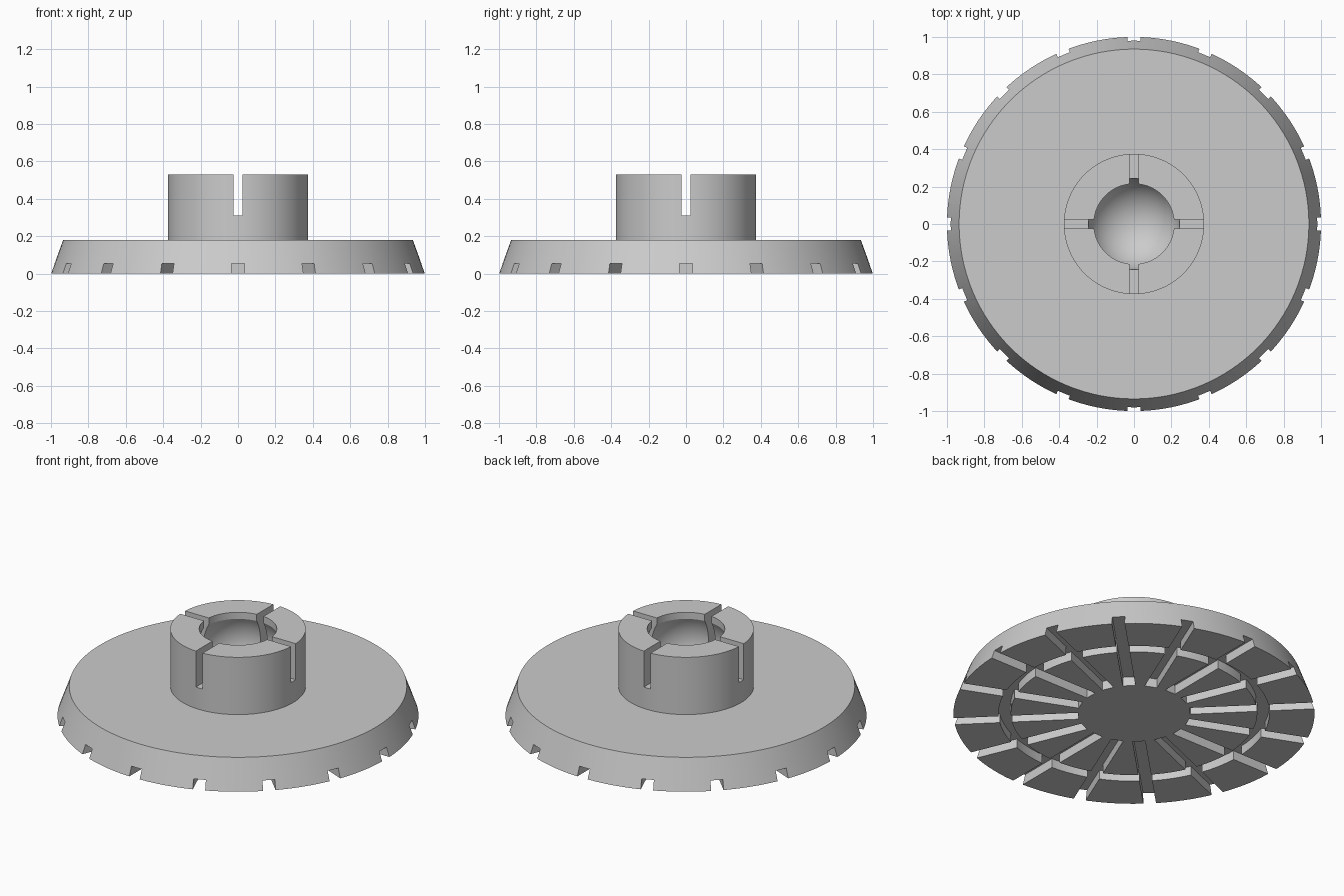
import bpy, bmesh, math
from mathutils import Matrix, Vector

cube = bpy.data.objects.get("Cube")
if cube:
    bpy.data.objects.remove(cube, do_unlink=True)

SEGMENTS = 128
GROOVE_DEPTH = 0.055

grey = bpy.data.materials.new("plain grey")
grey.use_nodes = True
grey.diffuse_color = (0.6, 0.6, 0.6, 1)
grey.node_tree.nodes["Principled BSDF"].inputs["Base Color"].default_value = grey.diffuse_color


def make_object(name, bm):
    bmesh.ops.recalc_face_normals(bm, faces=bm.faces)
    mesh = bpy.data.meshes.new(name)
    bm.to_mesh(mesh)
    bm.free()
    mesh.materials.append(grey)
    obj = bpy.data.objects.new(name, mesh)
    bpy.context.collection.objects.link(obj)
    return obj


def lathe(name, profile, closed=False):
    """Turn a profile of (radius, height) points around z."""
    bm = bmesh.new()
    verts = [bm.verts.new((r, 0, z)) for r, z in profile]
    pairs = list(zip(verts, verts[1:]))
    if closed:
        pairs.append((verts[-1], verts[0]))
    edges = [bm.edges.new(p) for p in pairs]
    bmesh.ops.spin(bm, geom=verts + edges, cent=(0, 0, 0), axis=(0, 0, 1),
                   angle=math.tau, steps=SEGMENTS, use_duplicate=False)
    bmesh.ops.remove_doubles(bm, verts=bm.verts, dist=1e-5)
    return make_object(name, bm)


def radial_boxes(name, count, inner, outer, width, low, high):
    """Boxes pointing outward, evenly spaced around z."""
    bm = bmesh.new()
    size = Matrix.Diagonal((outer - inner, width, high - low, 1))
    centre = Matrix.Translation(Vector(((inner + outer) / 2, 0, (low + high) / 2)))
    for i in range(count):
        turn = Matrix.Rotation(math.tau * i / count, 4, "Z")
        bmesh.ops.create_cube(bm, size=1, matrix=turn @ centre @ size)
    return make_object(name, bm)


def cut(obj, cutter):
    cutter.hide_render = True
    mod = obj.modifiers.new("cut", "BOOLEAN")
    mod.operation = "DIFFERENCE"
    mod.solver = "EXACT"
    mod.object = cutter
    bpy.context.view_layer.objects.active = obj
    bpy.ops.object.modifier_apply(modifier=mod.name)
    bpy.data.objects.remove(cutter, do_unlink=True)


# Foot disc, hub and ball socket in one turned profile
ball_radius, ball_height, mouth = 0.25, 0.362, 0.215
start = math.acos(mouth / ball_radius)
steps = 24
socket = []
for i in range(steps + 1):
    a = start - (start + math.pi / 2) * i / steps
    socket.append((ball_radius * math.cos(a), ball_height + ball_radius * math.sin(a)))
socket[-1] = (0, ball_height - ball_radius)
outline = [(0, 0), (1, 0), (0.935, 0.18), (0.375, 0.18), (0.375, 0.53), (mouth, 0.53)]
foot = lathe("socket_foot", outline + socket)

# Four slots in the hub wall
cut(foot, radial_boxes("hub_slots", 4, 0.1, 0.5, 0.046, 0.31, 0.6))

# Sixteen radial grip grooves and one ring groove underneath
cut(foot, radial_boxes("grip_grooves", 16, 0.31, 1.1, 0.07, -0.1, GROOVE_DEPTH))
ring = [(0.683, -0.1), (0.75, -0.1), (0.75, GROOVE_DEPTH), (0.683, GROOVE_DEPTH)]
cut(foot, lathe("ring_groove", ring, closed=True))

# Smooth round walls with crisp edges
bpy.ops.object.select_all(action="DESELECT")
foot.select_set(True)
bpy.context.view_layer.objects.active = foot
bpy.ops.object.shade_smooth_by_angle(angle=math.radians(25))
